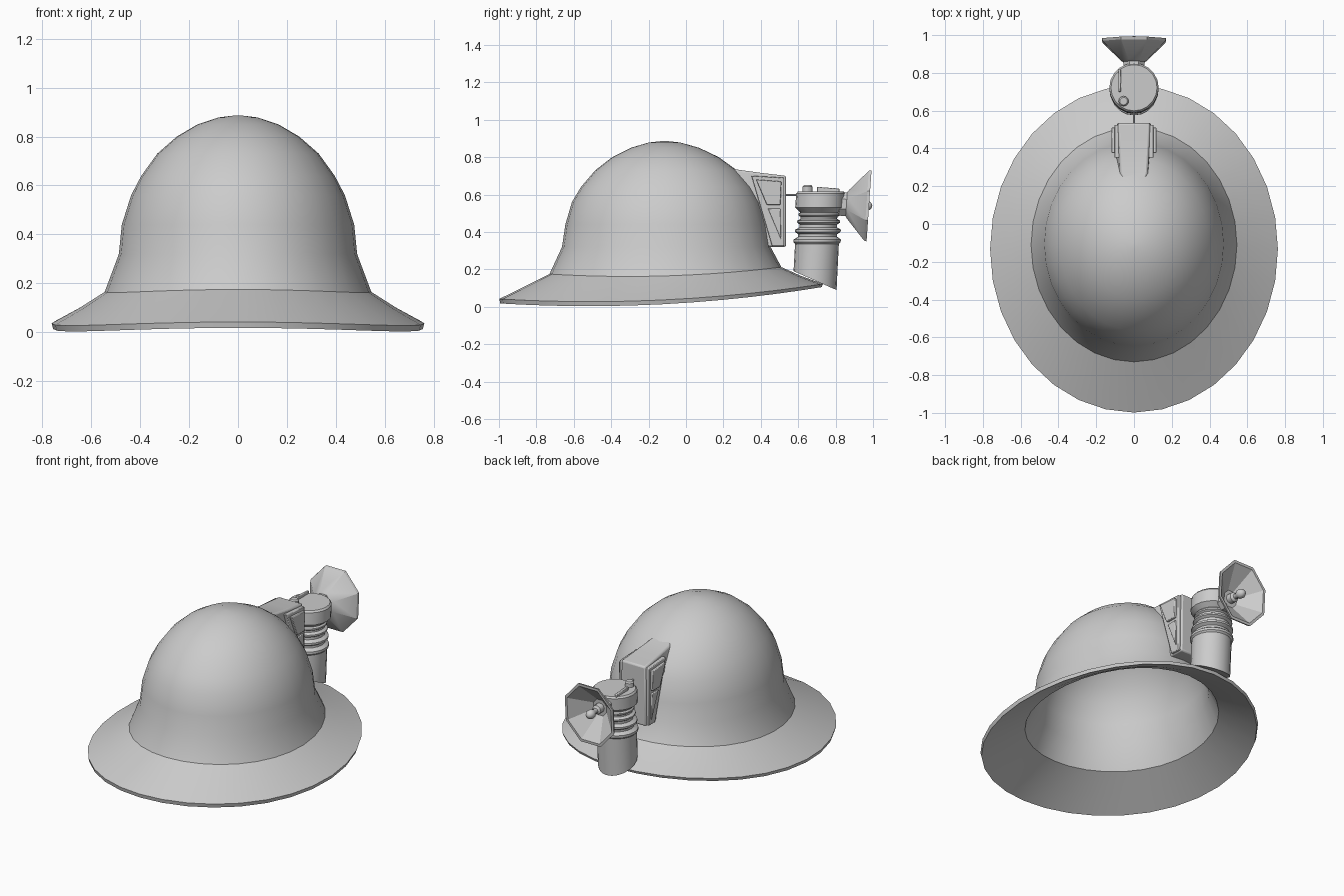
import bpy, bmesh, math
from mathutils import Vector, Matrix


def finish(name, bm, angle=30, bevel=0):
    bmesh.ops.recalc_face_normals(bm, faces=bm.faces)
    me = bpy.data.meshes.new(name)
    bm.to_mesh(me)
    bm.free()
    ob = bpy.data.objects.new(name, me)
    bpy.context.collection.objects.link(ob)
    if bevel:
        m = ob.modifiers.new("bevel", 'BEVEL')
        m.width, m.segments = bevel, 2
    for o in bpy.context.selected_objects:
        o.select_set(False)
    ob.select_set(True)
    bpy.context.view_layer.objects.active = ob
    bpy.ops.object.shade_smooth_by_angle(angle=math.radians(angle))
    return ob


def loft(name, rings, angle=30, bevel=0):
    """Skin a list of equal-length point rings and cap both ends."""
    bm = bmesh.new()
    vs = [[bm.verts.new(p) for p in r] for r in rings]
    n = len(vs[0])
    for a, b in zip(vs, vs[1:]):
        for i in range(n):
            j = (i + 1) % n
            bm.faces.new((a[i], a[j], b[j], b[i]))
    bm.faces.new(vs[0])
    bm.faces.new(vs[-1])
    return finish(name, bm, angle, bevel)


def lathe(name, profile, sides, mat=Matrix(), angle=30, phase=0):
    """Revolve (radius, height) pairs about local z."""
    rings = []
    for r, z in profile:
        ts = [2 * math.pi * (i + phase) / sides for i in range(sides)]
        rings.append([mat @ Vector((r * math.cos(t), r * math.sin(t), z)) for t in ts])
    return loft(name, rings, angle)


def plate(name, poly, x0, x1, bevel=0.004):
    """Prism of a (y, z) outline between two x values."""
    return loft(name, [[(x, y, z) for y, z in poly] for x in (x0, x1)], 30, bevel)


# Helmet shell: half width, front y, back y, z at front / side / back
def oval(rx, yf, yb, zf, zs, zb, sides=32):
    pts = []
    for i in range(sides):
        t = 2 * math.pi * i / sides
        s = math.sin(t)
        z = zs + (zb - zf) / 2 * s + ((zb + zf) / 2 - zs) * s * s
        pts.append((rx * math.cos(t), (yf + yb) / 2 + (yb - yf) / 2 * s, z))
    return pts


rim_low = (0.755, -0.993, 0.725, 0.018, 0.013, 0.105)
shell = [
    (0.762, -0.998, 0.732, 0.042, 0.036, 0.122),
    (0.65, -0.87, 0.615, 0.105, 0.098, 0.165),
    (0.545, -0.73, 0.51, 0.175, 0.165, 0.212),
    (0.487, -0.663, 0.452, 0.32, 0.32, 0.32),
    (0.475, -0.645, 0.432, 0.44, 0.44, 0.44),
    (0.437, -0.61, 0.395, 0.56, 0.56, 0.56),
    (0.395, -0.562, 0.35, 0.64, 0.64, 0.64),
    (0.33, -0.485, 0.272, 0.73, 0.73, 0.73),
    (0.25, -0.395, 0.175, 0.80, 0.80, 0.80),
    (0.165, -0.295, 0.07, 0.85, 0.85, 0.85),
    (0.08, -0.2, -0.03, 0.878, 0.878, 0.878),
    (0.015, -0.13, -0.10, 0.886, 0.886, 0.886)]
inner = [(a - 0.014, b + 0.014, c - 0.014, d - 0.014, e - 0.014, f - 0.014)
         for a, b, c, d, e, f in shell[1:-1]]
loft("helmet_shell", [oval(*r) for r in inner[::-1] + [rim_low] + shell], 32)

# Bracket ridge growing out of the crown: y, top z, top half width, bottom z, bottom half width
ridge = [(0.15, 0.782, 0.03, 0.50, 0.15), (0.27, 0.734, 0.072, 0.40, 0.125),
         (0.40, 0.716, 0.08, 0.32, 0.095), (0.535, 0.70, 0.085, 0.32, 0.09)]
loft("lamp_bracket", [[(-w, y, t), (w, y, t), (v, y, b), (-v, y, b)]
                      for y, t, w, b, v in ridge], 40, 0.01)

# Stepped panels on both bracket sides
for s, side in ((1, "right"), (-1, "left")):
    plate(side + "_panel", [(0.35, 0.70), (0.525, 0.69), (0.525, 0.325), (0.46, 0.325)],
          s * 0.07, s * 0.104)
    plate(side + "_panel_upper", [(0.375, 0.68), (0.51, 0.67), (0.505, 0.545), (0.432, 0.545)],
          s * 0.09, s * 0.12)
    plate(side + "_panel_lower", [(0.438, 0.525), (0.505, 0.525), (0.508, 0.36)],
          s * 0.09, s * 0.114)

# Lamp body leans back slightly; its foot is cut on a slant
body = [(0.115, 0.14), (0.117, 0.335), (0.126, 0.345), (0.126, 0.36), (0.104, 0.375),
        (0.104, 0.388), (0.122, 0.40), (0.122, 0.412), (0.100, 0.425), (0.100, 0.44),
        (0.115, 0.45), (0.115, 0.46), (0.098, 0.47), (0.098, 0.48), (0.110, 0.488),
        (0.110, 0.497), (0.102, 0.505), (0.131, 0.53), (0.131, 0.606), (0.122, 0.617)]
rings = []
for k, (r, z) in enumerate(body):
    ring = []
    for i in range(20):
        t = 2 * math.pi * i / 20
        x, y = r * math.cos(t), r * math.sin(t)
        ring.append((x, 0.69 + max(0, z - 0.2) * 0.075 + y, z - (0.44 * y if k == 0 else 0)))
    rings.append(ring)
loft("lamp_body", rings, 35)

# Fittings on the lamp cap and the pin joining it to the bracket
lathe("cap_knob", [(0.027, 0), (0.027, 0.03), (0.02, 0.038)], 12,
      Matrix.Translation((-0.055, 0.65, 0.612)))
plate("cap_lever", [(0.70, 0.612), (0.70, 0.641), (0.82, 0.632), (0.82, 0.612)], -0.083, -0.068)
lathe("joining_pin", [(0.006, 0), (0.006, 0.08)], 8,
      Matrix.Translation((0, 0.52, 0.597)) @ Matrix.Rotation(-math.pi / 2, 4, 'X'))

# Octagonal reflector facing backwards and slightly down, with its bulb
aim = Matrix.Translation((0, 0.83, 0.55)) @ Matrix.Rotation(math.radians(-94), 4, 'X')
lathe("reflector", [(0.062, -0.01), (0.062, 0.028), (0.075, 0.036), (0.182, 0.135), (0.186, 0.149),
                    (0.170, 0.149), (0.05, 0.04)],
      8, aim @ Matrix.Diagonal((0.99, 1.11, 1, 1)), 25, 0.5)
lathe("bulb", [(0.03, 0.03), (0.03, 0.075), (0.016, 0.085), (0.016, 0.10), (0.027, 0.122),
               (0.029, 0.14), (0.02, 0.158), (0.006, 0.166)], 10, aim, 40)
